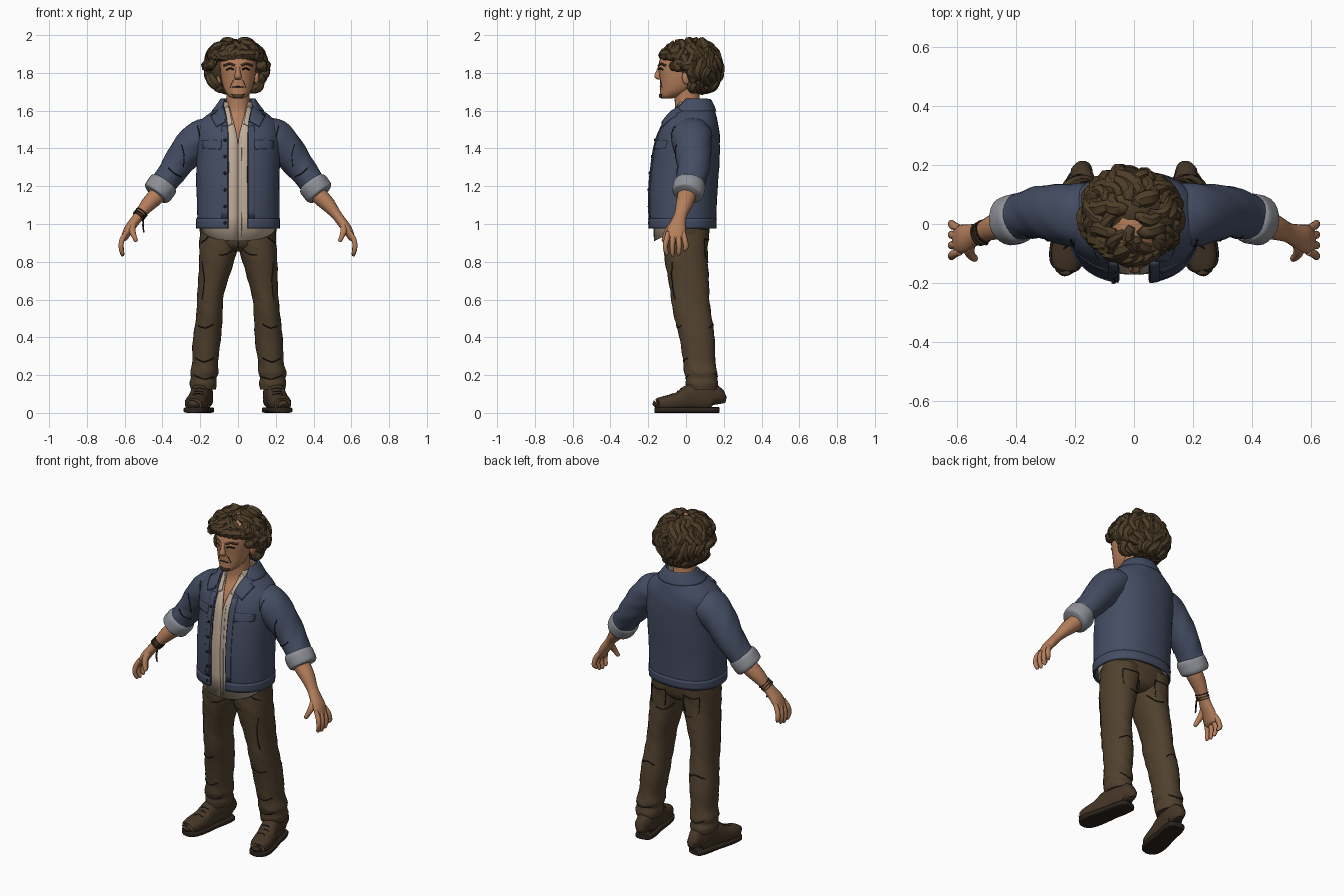
import bpy, bmesh, math, random
from math import sin, cos, pi, asin, radians
from mathutils import Vector
from mathutils.bvhtree import BVHTree

random.seed(4)
if "Cube" in bpy.data.objects:
    bpy.data.objects.remove(bpy.data.objects["Cube"], do_unlink=True)


def material(name, *rgb):
    m = bpy.data.materials.new(name)
    m.use_nodes = True
    m.diffuse_color = (*rgb, 1)
    m.node_tree.nodes["Principled BSDF"].inputs["Base Color"].default_value = (*rgb, 1)
    return m


skin = material("tan skin", .46, .21, .105)
brown_hair = material("dark brown hair", .075, .047, .021)
denim = material("blue denim", .058, .074, .125)
lining = material("grey denim lining", .27, .28, .31)
cream = material("cream cotton", .53, .42, .32)
khaki = material("brown trousers", .082, .053, .027)
leather = material("boot leather", .06, .037, .02)
rubber = material("dark sole", .025, .017, .012)
ink = material("ink line", .012, .011, .012)


def finish(name, bm, mat, thick=0):
    bmesh.ops.recalc_face_normals(bm, faces=bm.faces)
    me = bpy.data.meshes.new(name)
    bm.to_mesh(me)
    bm.free()
    me.materials.append(mat)
    for f in me.polygons:
        f.use_smooth = True
    me.set_sharp_from_angle(angle=radians(50))
    ob = bpy.data.objects.new(name, me)
    bpy.context.collection.objects.link(ob)
    if thick:
        mod = ob.modifiers.new("thickness", "SOLIDIFY")
        mod.thickness, mod.offset = thick, 0
    return ob


def smooth_rings(rings, steps):
    """Catmull-Rom interpolation of whole ring tuples."""
    out, last = [], len(rings) - 1
    for i in range(last):
        a, b, c, d = (rings[max(0, min(last, i + k))] for k in (-1, 0, 1, 2))
        for s in range(steps):
            t = s / steps
            out.append([(2 * q + (r - p) * t + (2 * p - 5 * q + 4 * r - w) * t * t
                         + (3 * q - p - 3 * r + w) * t ** 3) / 2
                        for p, q, r, w in zip(a, b, c, d)])
    return out + [list(rings[-1])]


def loft(name, rings, mat, n=20, p=1, flat=False, open_front=False, tilt=0,
         steps=3, fold=0, thick=0, side=1):
    """Skin rings of (x, y, z, half width, half depth[, gap half width])."""
    rings = smooth_rings(rings, steps)
    mid = [Vector((r[0] * side, r[1], r[2])) for r in rings]
    bm, rows = bmesh.new(), []
    for i, r in enumerate(rings):
        t = Vector((0, 0, 1)) if flat else (mid[min(i + 1, len(mid) - 1)] - mid[max(i - 1, 0)]).normalized()
        ref = Vector((0, 0, 1)) if abs(t.y) > .85 else Vector((0, 1, 0))
        u = (ref - t * t.dot(ref)).normalized()
        v = u.cross(t)
        a0 = asin(max(0, min(1, r[5] / r[3])) ** (1 / p)) if open_front else 0
        row = []
        for k in range(n + open_front):
            th = a0 + (2 * pi - 2 * a0) * k / n
            g = 1 + fold * sin(3 * th + r[2] * 45) * sin(th * 2 + r[2] * 23)
            sx, cx = (math.copysign(abs(f) ** p, f) for f in (sin(th), cos(th)))
            co = mid[i] + v * (r[3] * g * sx) - u * (r[4] * g * cx)
            if i == 0:
                co.z -= tilt * max(0, cx)
            row.append(bm.verts.new(co))
        rows.append(row)
    for lo, hi in zip(rows, rows[1:]):
        for k in range(n):
            j = (k + 1) % len(lo)
            bm.faces.new((lo[k], lo[j], hi[j], hi[k]))
    if not open_front:
        bm.faces.new(rows[0])
        bm.faces.new(rows[-1])
    return finish(name, bm, mat, thick)


def tree(*objs):
    verts, polys = [], []
    for o in objs:
        base = len(verts)
        verts += [v.co.copy() for v in o.data.vertices]
        polys += [[base + i for i in f.vertices] for f in o.data.polygons]
    return BVHTree.FromPolygons(verts, polys)


def project(bvh, x, z, back, off):
    d = -1 if back else 1
    hit = bvh.ray_cast(Vector((x, -d, z)), Vector((0, d, 0)))[0]
    return None if hit is None else hit - Vector((0, d * off, 0))


def lines(name, bvh, paths, back=False, mirror=True, mat=ink, r=.003):
    """Draw thin seams on a surface, given as x, z paths."""
    cu = bpy.data.curves.new(name, "CURVE")
    cu.dimensions, cu.bevel_depth, cu.bevel_resolution = "3D", r, 0
    cu.materials.append(mat)
    for path in paths:
        for s in ((1, -1) if mirror else (1,)):
            pts = [project(bvh, s * x, z, back, .001) for x, z in smooth_rings(path, 6)]
            pts = [q for q in pts if q]
            if len(pts) > 1:
                sp = cu.splines.new("POLY")
                sp.points.add(len(pts) - 1)
                for sp_pt, q in zip(sp.points, pts):
                    sp_pt.co = (*q, 1)
    bpy.context.collection.objects.link(bpy.data.objects.new(name, cu))


def patch(name, bvh, corners, mat, off=.006, thick=.007, n=6, side=1):
    """A four-cornered panel laid on the front of a surface."""
    a, b, c, d = (Vector((x * side, z)) for x, z in corners)
    bm, grid = bmesh.new(), {}
    for i in range(n + 1):
        for j in range(n + 1):
            q = a.lerp(b, i / n).lerp(d.lerp(c, i / n), j / n)
            hit = project(bvh, q.x, q.y, False, off)
            if hit:
                grid[i, j] = bm.verts.new(hit)
    for i in range(n):
        for j in range(n):
            f = [grid.get(k) for k in ((i, j), (i + 1, j), (i + 1, j + 1), (i, j + 1))]
            if all(f):
                bm.faces.new(f)
    return finish(name, bm, mat, thick)


def ball(name, co, size, mat, seg=16):
    bm = bmesh.new()
    bmesh.ops.create_uvsphere(bm, u_segments=seg, v_segments=seg // 2, radius=1)
    for v in bm.verts:
        v.co = Vector(co) + Vector(a * b for a, b in zip(v.co, size))
    return finish(name, bm, mat)


# Head, neck and face
head = loft("head", [(0, -.105, 1.664, .02, .025), (0, -.085, 1.675, .046, .053), (0, -.053, 1.71, .073, .084),
                     (0, -.035, 1.77, .089, .104), (0, -.022, 1.84, .096, .124), (0, 0, 1.91, .09, .12),
                     (0, .01, 1.96, .04, .06)], skin, 28, .95, True)
loft("neck_and_chest", [(0, 0, 1.42, .15, .14), (0, .015, 1.52, .12, .118), (0, .02, 1.57, .085, .09),
                        (0, .01, 1.62, .064, .068), (0, 0, 1.74, .06, .068)], skin, 24, 1, True)
loft("nose", [(0, -.136, 1.84, .012, .01), (0, -.145, 1.81, .012, .013), (0, -.15, 1.78, .019, .018),
              (0, -.143, 1.766, .015, .01)], skin, 12, 1, True)
face = tree(head)
lines("eyebrows", face, [[(.016, 1.838), (.045, 1.848), (.075, 1.838)]], mat=brown_hair, r=.006)
lines("eyes", face, [[(.022, 1.817), (.04, 1.824), (.062, 1.816)]], r=.0045)
lines("cheek_creases", face, [[(.024, 1.765), (.036, 1.74), (.04, 1.72)]], r=.0015)
lines("mouth", face, [[(-.028, 1.724), (0, 1.727), (.028, 1.724)]], mirror=False)
patch("chin_beard", face, [(-.035, 1.688), (.035, 1.688), (.024, 1.668), (-.024, 1.668)], brown_hair, .002, .005)
for s in (1, -1):
    ball("ear", (s * .098, .003, 1.775), (.014, .024, .036), skin)

# Curly hair: a cap covered in wavy tapered locks
ball("hair_cap", (-.01, .055, 1.835), (.143, .118, .135), brown_hair, 24)
count = 150
for i in range(count):
    up = 1 - 1.65 * (i + .5) / count
    az = i * 2.39996
    front = -sin(az)
    floor = radians(18 if front > .45 else -4 if front > -.05 else -68)
    start = max(asin(up), floor + .25)
    end = max(floor, start - random.uniform(.55, .95))
    wave, phase = random.uniform(.08, .2), random.uniform(0, 6)
    size = random.uniform(.019, .028)
    rings = []
    for k in range(7):
        t = k / 6
        el = start + (end - start) * t
        a = az + wave * sin(phase + t * 5) / max(.4, cos(el))
        r = .97 + .05 * sin(pi * t) + .07 * t * sin(phase)
        w = size * (.35 + .75 * sin(pi * (.12 + .82 * t)))
        rings.append((-.01 + .15 * r * cos(el) * cos(a), .025 + .15 * r * cos(el) * sin(a),
                      1.83 + .143 * r * sin(el), w, w))
    loft("hair_lock", rings, brown_hair, 7, steps=2)

# Shirt and open jacket
shirt = loft("shirt", [(0, -.015, .985, .198, .153, 0), (0, -.01, 1.2, .2, .16, 0), (0, 0, 1.35, .2, .158, 0),
                       (0, .01, 1.45, .2, .152, .003), (0, .02, 1.52, .17, .132, .018), (0, .03, 1.57, .12, .108, .032),
                       (0, .035, 1.61, .09, .09, .042), (0, .03, 1.645, .08, .08, .055)],
             cream, 48, .9, True, True, tilt=.075, thick=.004)
jacket = loft("jacket", [(0, -.02, .98, .212, .172, .052), (0, -.015, 1.2, .215, .178, .05),
                         (0, -.002, 1.35, .216, .175, .05), (0, .01, 1.45, .222, .165, .05),
                         (0, .02, 1.52, .212, .147, .055), (0, .03, 1.57, .165, .125, .062),
                         (0, .04, 1.61, .11, .104, .072), (0, .05, 1.635, .09, .085, .078)],
              denim, 56, .86, True, True, thick=.01, fold=.012)
loft("jacket_collar", [(0, .035, 1.595, .135, .12, .085), (0, .042, 1.63, .108, .1, .08),
                       (0, .045, 1.66, .088, .08, .074)], denim, 32, 1, True, True, thick=.012)
loft("waistband", [(0, -.02, .975, .217, .177, .052), (0, -.02, 1.03, .218, .179, .052)],
     denim, 56, .86, True, True, thick=.008)
coat, cotton = tree(jacket), tree(shirt)
for s in (1, -1):
    patch("collar_point", coat, [(.078, 1.625), (.058, 1.545), (.115, 1.515), (.15, 1.585)], denim, .014, .009, side=s)
    patch("pocket_flap", coat, [(.085, 1.445), (.19, 1.44), (.185, 1.4), (.09, 1.395)], denim, side=s)
    patch("button_strip", coat, [(.054, 1.52), (.086, 1.52), (.086, 1.03), (.054, 1.03)], denim, n=12, side=s)
    patch("shirt_collar", cotton, [(.05, 1.635), (.03, 1.53), (.062, 1.515), (.078, 1.6)], cream, .008, .006, side=s)
for k in range(6):
    z = 1.005 + k * .088
    ball("jacket_button", project(coat, -.069, z, False, .011), (.009, .005, .009), ink, 10)
lines("jacket_front_seams", coat, [
    [(.089, 1.52), (.089, 1.25), (.089, 1.035)], [(.06, 1.036), (.13, 1.036), (.2, 1.036)],
    [(.085, 1.455), (.14, 1.457), (.2, 1.452)], [(.086, 1.393), (.135, 1.375), (.188, 1.396)],
    [(.115, 1.38), (.118, 1.2), (.112, 1.04)], [(.16, 1.38), (.155, 1.2), (.145, 1.04)],
    [(.06, 1.54), (.113, 1.512), (.152, 1.58)], [(.175, 1.2), (.17, 1.13), (.175, 1.06)]])
lines("jacket_back_seams", coat, [
    [(0, 1.435), (.1, 1.43), (.2, 1.405)], [(.11, 1.425), (.095, 1.25), (.07, 1.035)],
    [(0, 1.034), (.1, 1.034), (.2, 1.034)], [(.16, 1.33), (.15, 1.22), (.165, 1.12)]], back=True)
lines("shirt_placket", cotton, [[(.018, 1.46), (.02, 1.2), (.018, .93)]], mirror=False, mat=lining, r=.0025)

# Trousers
hips = loft("trouser_hips", [(0, 0, .855, .05, .07), (0, 0, .885, .15, .108), (0, 0, .94, .2, .122),
                             (0, 0, 1.03, .2, .128)], khaki, 32, .9, True)
legs = []
for s in (1, -1):
    legs.append(loft("trouser_leg", [
        (.183, .085, .125, .066, .08), (.184, .083, .155, .072, .086), (.183, .08, .185, .068, .083),
        (.18, .078, .215, .075, .088), (.174, .072, .27, .068, .085), (.165, .06, .38, .074, .092),
        (.152, .035, .52, .07, .1), (.145, .022, .62, .07, .102), (.12, .005, .77, .088, .112),
        (.103, 0, .88, .102, .118), (.1, 0, .97, .098, .122)], khaki, 28, .92, True, fold=.035, steps=5, side=s))
cloth = tree(hips, *legs)
lines("trouser_front_seams", cloth, [
    [(.13, .98), (.16, .93), (.195, .9)], [(.03, .86), (.06, .84), (.1, .835)],
    [(.13, .47), (.17, .45), (.21, .46)], [(.13, .29), (.18, .27), (.225, .29)],
    [(.125, .19), (.18, .18), (.235, .2)], [(.19, .8), (.18, .7), (.19, .6)]])
lines("trouser_fly", cloth, [[(0, .98), (.004, .92), (0, .875)]], mirror=False)
lines("trouser_back_seams", cloth, [
    [(.06, .92), (.11, .915), (.16, .92)], [(.06, .92), (.062, .86), (.07, .82)],
    [(.16, .92), (.162, .86), (.155, .82)], [(.03, .83), (.07, .795), (.12, .8)],
    [(.12, .45), (.16, .47), (.21, .45)], [(.13, .2), (.18, .19), (.23, .21)]], back=True)

# Boots, sleeves, arms and hands, the same on both sides
profile = [(0, .02, .07), (.03, .04, .12), (.18, .05, .155), (.42, .05, .145), (.62, .056, .1),
           (.82, .056, .08), (.95, .042, .066), (1, .014, .04)]
for s in (1, -1):
    foot = [(.172 + .066 * t, .172 - .335 * t, w, h) for t, w, h in profile]
    boot = loft("boot", [(x, y, .012 + h / 2, w, h / 2) for x, y, w, h in foot], leather, 20, .8, side=s)
    loft("boot_sole", [(x, y, .015, w + .007, .015) for x, y, w, h in foot], rubber, 20, .4, side=s)
    lines("boot_laces", tree(boot), [[(s * (.175 + d), z), (s * (.205 + d), z + .006), (s * (.232 + d), z)]
                                     for d, z in ((0, .125), (.004, .11), (.008, .096))], mirror=False)
    sleeve = loft("sleeve", [(.13, .03, 1.49, .075, .1), (.19, .032, 1.462, .096, .108), (.255, .037, 1.4, .092, .1),
                             (.32, .04, 1.315, .08, .088), (.375, .028, 1.24, .07, .08), (.405, .02, 1.2, .07, .078)],
                  denim, 24, fold=.04, steps=4, side=s)
    lines("sleeve_creases", tree(sleeve), [
        [(s * .215, 1.52), (s * .2, 1.44), (s * .215, 1.36)], [(s * .3, 1.42), (s * .285, 1.36), (s * .29, 1.3)],
        [(s * .3, 1.25), (s * .34, 1.27), (s * .37, 1.3)]], mirror=False)
    loft("rolled_cuff", [(.387, .02, 1.222, .07, .077), (.395, .018, 1.211, .08, .085), (.413, .015, 1.187, .081, .086),
                         (.43, .012, 1.163, .078, .083), (.437, .01, 1.154, .066, .072)], lining, 24, fold=.02, side=s)
    loft("forearm", [(.405, .01, 1.19, .045, .05), (.43, .004, 1.15, .046, .05), (.475, -.01, 1.105, .04, .044),
                     (.52, -.028, 1.05, .028, .034), (.55, -.04, 1.01, .027, .04), (.58, -.05, .97, .025, .049),
                     (.602, -.055, .925, .018, .046), (.606, -.055, .915, .01, .035)], skin, 18, side=s)
    for k in range(4):
        y, spread, tip = -.095 + k * .027, (k - 1.5) * .005, .83 + (.006, 0, .006, .025)[k]
        loft("finger", [(.592, y, .955, .012, .012), (.613, y + spread, .918, .0145, .0145),
                        (.62, y + spread * 2, .88, .013, .013), (.612, y + spread, tip + .01, .011, .011),
                        (.607, y + spread, tip, .005, .005)], skin, 10, side=s)
    loft("thumb", [(.553, -.06, 1.005, .016, .018), (.56, -.092, .968, .018, .018), (.55, -.11, .935, .014, .014),
                   (.54, -.118, .912, .011, .011), (.537, -.119, .906, .004, .004)], skin, 10, side=s)

# Cord bracelets on the right wrist
for d in (0, .014, .026):
    x, z = .508 + d * .65, 1.064 - d * .8
    loft("bracelet", [(x, -.024 - d * .4, z, .035, .041), (x + .004, -.026 - d * .4, z - .005, .035, .041)],
         leather if d else rubber, 16, steps=1, side=-1)
loft("bracelet_cord", [(.5, -.06, 1.03, .004, .004), (.503, -.068, .99, .005, .005), (.498, -.066, .955, .004, .004)],
     rubber, 6, side=-1)
